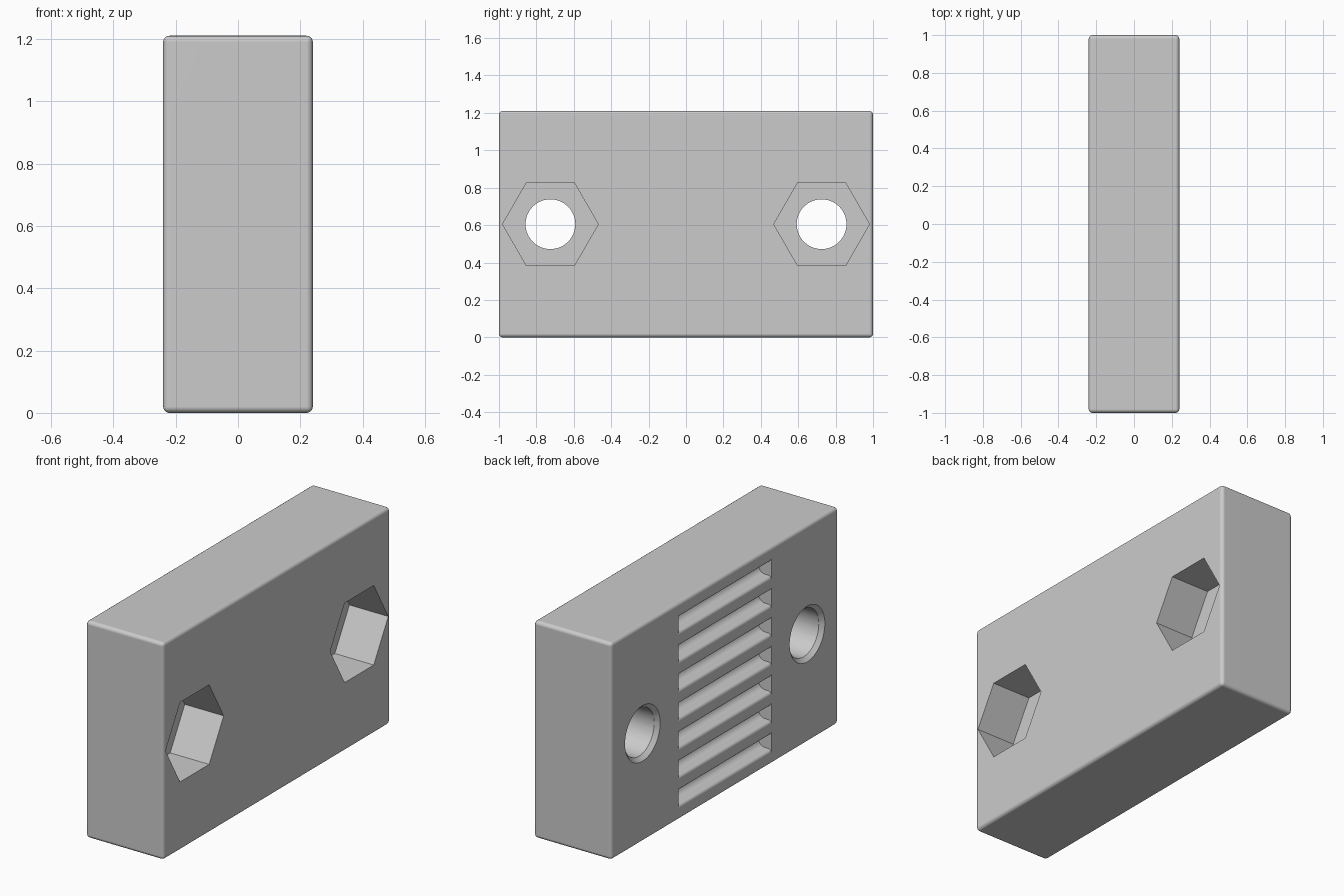
import bpy, bmesh, math
from mathutils import Matrix

if "Cube" in bpy.data.objects:
    bpy.data.objects.remove(bpy.data.objects["Cube"], do_unlink=True)

HALF_X, HALF_Y, HEIGHT = 0.24, 1.0, 1.21
MID_Z = HEIGHT / 2
BOLT_Y = 0.725
BOLT_R = 0.133
PITCH, TEETH = 0.161, 7

grey = bpy.data.materials.new("light grey plastic")
grey.use_nodes = True
colour = (0.6, 0.6, 0.6, 1)
grey.diffuse_color = colour
grey.node_tree.nodes["Principled BSDF"].inputs["Base Color"].default_value = colour


def to_object(name, bm):
    bmesh.ops.recalc_face_normals(bm, faces=bm.faces)
    mesh = bpy.data.meshes.new(name)
    bm.to_mesh(mesh)
    bm.free()
    mesh.materials.append(grey)
    obj = bpy.data.objects.new(name, mesh)
    bpy.context.collection.objects.link(obj)
    return obj


def add_prism(bm, x0, x1, r0, r1, y, sides, turn=0):
    """Cone or prism along x from x0 (radius r0) to x1 (radius r1)."""
    place = (Matrix.Translation(((x0 + x1) / 2, y, MID_Z))
             @ Matrix.Rotation(math.pi / 2, 4, 'Y') @ Matrix.Rotation(turn, 4, 'Z'))
    bmesh.ops.create_cone(bm, cap_ends=True, segments=sides, radius1=r0,
                          radius2=r1, depth=x1 - x0, matrix=place)


# Rounded block
bm = bmesh.new()
bmesh.ops.create_cube(bm, size=1, matrix=Matrix.Translation((0, 0, MID_Z))
                      @ Matrix.Diagonal((2 * HALF_X, 2 * HALF_Y, HEIGHT, 1)))
bmesh.ops.bevel(bm, geom=bm.edges[:], offset=0.02, segments=4, profile=0.5,
                affect='EDGES')
block = to_object("clamp_block", bm)

# Cutters for bolt holes, their countersunk rims and the hexagonal nut pockets
holes, rims, pockets = bmesh.new(), bmesh.new(), bmesh.new()
for y in (-BOLT_Y, BOLT_Y):
    add_prism(holes, -0.4, 0.4, BOLT_R, BOLT_R, y, 64)
    add_prism(rims, -HALF_X - 0.02, -HALF_X + 0.022, BOLT_R + 0.042, BOLT_R, y, 64)
    add_prism(pockets, 0, 0.4, 0.256, 0.256, y, 6)

# Cutter for the belt tooth grooves: rounded root and softened lips
half = [(0.058, -0.03), (0.058, 0), (0.049, 0.003), (0.043, 0.009), (0.04, 0.018)]
half += [(0.04 * math.cos(a), 0.04 + 0.04 * math.sin(a))
         for a in (math.pi / 2 * i / 8 for i in range(9))]
profile = half + [(-z, d) for z, d in reversed(half[:-1])]
grooves = bmesh.new()
for i in range(TEETH):
    z0 = MID_Z + (i - (TEETH - 1) / 2) * PITCH
    face = grooves.faces.new([grooves.verts.new((-HALF_X + d, -0.41, z0 + z))
                              for z, d in profile])
    side = bmesh.ops.extrude_face_region(grooves, geom=[face])["geom"]
    bmesh.ops.translate(grooves, vec=(0, 0.82, 0),
                        verts=[v for v in side if isinstance(v, bmesh.types.BMVert)])

# Carve the block
bpy.context.view_layer.objects.active = block
block.select_set(True)
for name, cut in (("nut_pocket_cutter", pockets), ("bolt_hole_cutter", holes),
                  ("hole_rim_cutter", rims), ("tooth_groove_cutter", grooves)):
    cutter = to_object(name, cut)
    cutter.hide_render = True
    mod = block.modifiers.new(name, 'BOOLEAN')
    mod.operation, mod.solver, mod.object = 'DIFFERENCE', 'EXACT', cutter
    bpy.ops.object.modifier_apply(modifier=mod.name)
    bpy.data.objects.remove(cutter, do_unlink=True)

# Smooth rounded edges while keeping the flats flat
bpy.ops.object.shade_smooth_by_angle(angle=math.radians(30))
weighted = block.modifiers.new("flat_shading_weights", 'WEIGHTED_NORMAL')
weighted.keep_sharp = True
